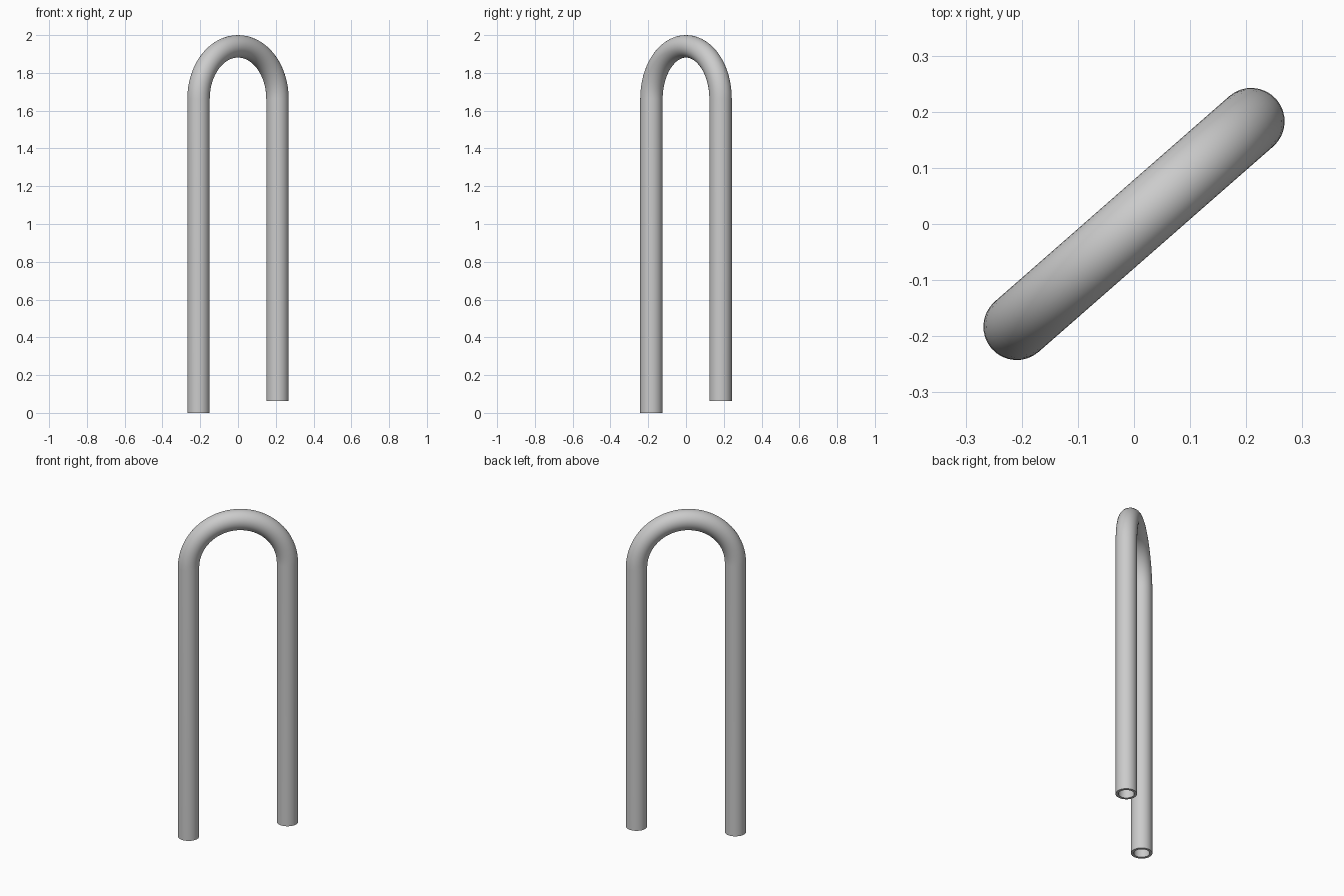
import bpy, bmesh, math
from mathutils import Vector

if "Cube" in bpy.data.objects:
    bpy.data.objects.remove(bpy.data.objects["Cube"])

OUTER, INNER = 0.0595, 0.044      # pipe radii
LEG = Vector((0.209, 0.183, 0))   # short leg position; long leg is opposite
BEND = LEG.length                 # bend radius
SPRING = 2.0 - OUTER - BEND       # height where the bend starts
SIDES, STEPS = 32, 32

along = LEG.normalized()
across = Vector((-along.y, along.x, 0))
up = Vector((0, 0, 1))

# Centre line: (point, outward direction in the plane of the bend)
path = [(-LEG, -along)]
for i in range(STEPS + 1):
    a = math.pi * (1 - i / STEPS)
    out = along * math.cos(a) + up * math.sin(a)
    path.append((up * SPRING + out * BEND, out))
path.append((LEG + up * 0.062, along))

bm = bmesh.new()


def wall(radius):
    """Sweep a circle along the centre line and return its rings."""
    rings = []
    for point, out in path:
        rings.append([bm.verts.new(point + radius * (out * math.cos(t) + across * math.sin(t)))
                      for t in (2 * math.pi * k / SIDES for k in range(SIDES))])
    for a, b in zip(rings, rings[1:]):
        bridge(a, b)
    return rings


def bridge(a, b):
    for k in range(SIDES):
        n = (k + 1) % SIDES
        bm.faces.new((a[k], a[n], b[n], b[k]))


# Outer wall, bore and the two open rims
outside, bore = wall(OUTER), wall(INNER)
for end in (0, -1):
    bridge(outside[end], bore[end])
bmesh.ops.recalc_face_normals(bm, faces=bm.faces)

mesh = bpy.data.meshes.new("bent_pipe")
bm.to_mesh(mesh)
bm.free()
pipe = bpy.data.objects.new("bent_pipe", mesh)
bpy.context.collection.objects.link(pipe)

# Plain grey metal
grey = bpy.data.materials.new("light_grey")
grey.diffuse_color = (0.6, 0.6, 0.6, 1)
grey.use_nodes = True
grey.node_tree.nodes["Principled BSDF"].inputs["Base Color"].default_value = grey.diffuse_color
mesh.materials.append(grey)

bpy.context.view_layer.objects.active = pipe
pipe.select_set(True)
bpy.ops.object.shade_smooth_by_angle(angle=math.radians(35))
